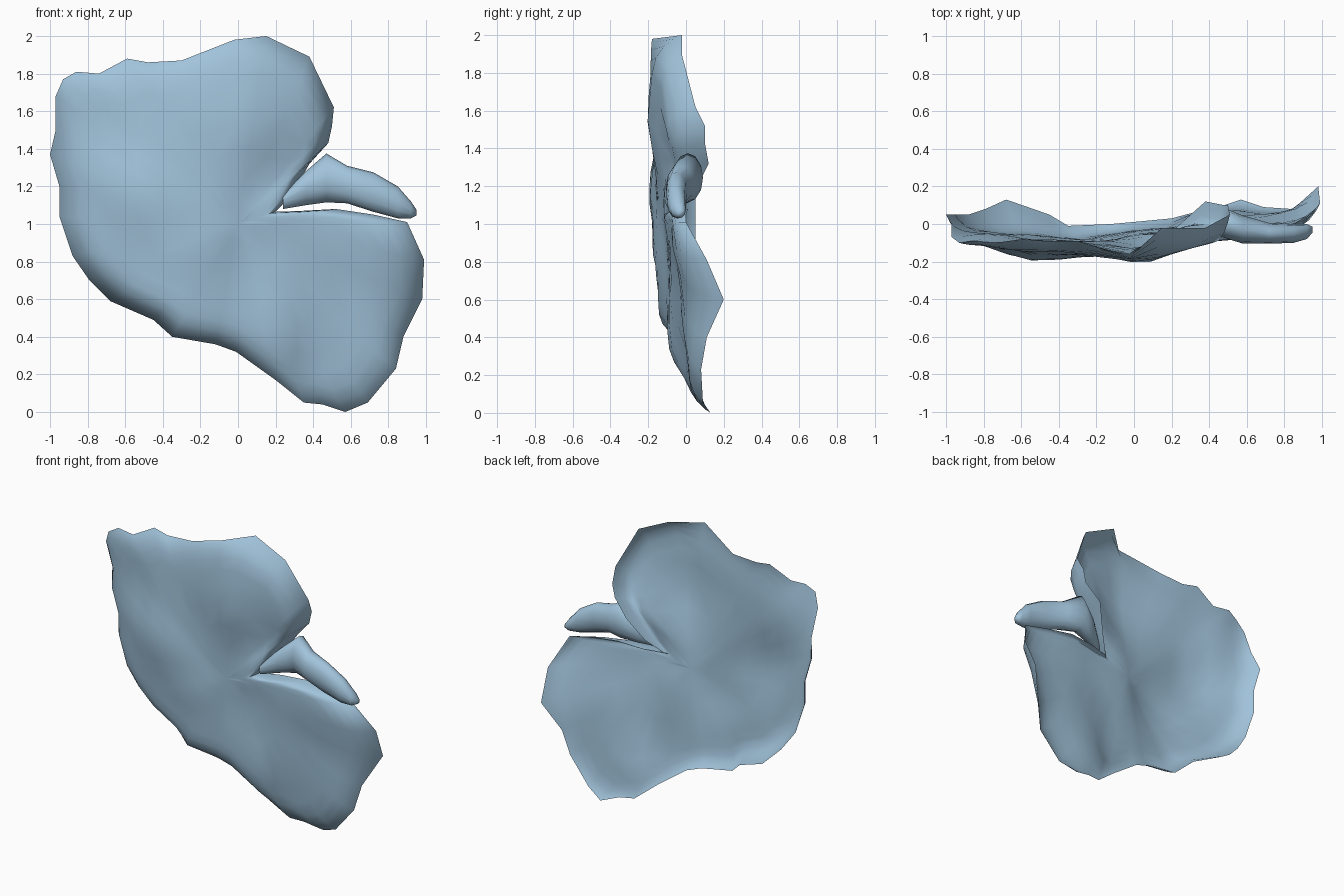
import bpy
import bmesh
import math
from mathutils import Vector

cube = bpy.data.objects.get("Cube")
if cube:
    bpy.data.objects.remove(cube, do_unlink=True)

# One pale blue material for everything
blue = bpy.data.materials.new("pale_blue")
blue.use_nodes = True
colour = (0.36, 0.55, 0.71, 1.0)
blue.diffuse_color = colour
blue.node_tree.nodes["Principled BSDF"].inputs["Base Color"].default_value = colour


def finish(bm, name):
    """Turn a bmesh into a smooth shaded object."""
    bmesh.ops.recalc_face_normals(bm, faces=bm.faces[:])
    mesh = bpy.data.meshes.new(name)
    bm.to_mesh(mesh)
    bm.free()
    obj = bpy.data.objects.new(name, mesh)
    bpy.context.collection.objects.link(obj)
    mesh.materials.append(blue)
    bpy.ops.object.select_all(action="DESELECT")
    obj.select_set(True)
    bpy.context.view_layer.objects.active = obj
    bpy.ops.object.shade_smooth_by_angle(angle=math.radians(70))
    return obj


def bridge(bm, ring_a, ring_b):
    """Join two closed rings of vertices with quads."""
    count = len(ring_a)
    for i in range(count):
        j = (i + 1) % count
        bm.faces.new((ring_a[i], ring_a[j], ring_b[j], ring_b[i]))


# Rim of the blade as x, z and depth, running around from the notch
upper_rim = [
    (.2, 1.065, -.04), (.29, 1.16, .04), (.38, 1.32, .12), (.48, 1.43, .1),
    (.5, 1.52, .1), (.51, 1.62, .05), (.38, 1.89, -.02), (.15, 2, -.02),
    (-.02, 1.98, -.18), (-.3, 1.87, -.09), (-.48, 1.86, -.09),
    (-.59, 1.88, -.08), (-.74, 1.8, -.1), (-.86, 1.81, -.09),
    (-.93, 1.77, -.1), (-.97, 1.68, -.07), (-.97, 1.5, .0), (-1, 1.37, .05),
]
lower_rim = [
    (-.95, 1.2, .05), (-.95, 1.04, .05), (-.88, .83, .05), (-.79, .7, .08),
    (-.68, .59, .13), (-.45, .49, .05), (-.35, .4, -.01), (-.12, .36, 0),
    (-.01, .32, .01), (.2, .17, .03), (.35, .05, .07), (.45, .04, .09),
    (.57, 0, .13), (.69, .05, .09), (.84, .23, .08), (.88, .4, .11),
    (.98, .6, .2), (.99, .81, .11), (.9, 1.01, .0), (.72, 1.05, .0),
    (.52, 1.08, .01), (.34, 1.07, 0),
]
rim = upper_rim + lower_rim

# Hollows and swellings of the front surface as x, z and depth
swells = [
    (.05, 1.55, -.21), (-.5, 1.15, -.2), (-.3, .9, -.18), (.1, 1.92, -.19),
    (.1, .45, -.1), (.5, .2, .01), (.6, .6, -.02), (.7, .93, -.08),
    (.2, 1.1, -.12), (-.85, 1.5, -.11), (-.85, 1, -.1), (.4, 1.6, -.12),
    (-.35, .55, -.15), (.2, .8, -.09), (-.5, 1.7, -.15), (-.2, 1.3, -.16),
    (-.6, .75, -.12), (.85, .6, .01), (.88, .88, -.05), (.38, 1.3, -.06),
]


def front_depth(x, z):
    """Distance weighted blend of the swells."""
    total = weight_sum = 0.0
    for sx, sz, depth in swells:
        weight = 1 / ((x - sx) ** 2 + (z - sz) ** 2 + 0.02) ** 2
        total += weight * depth
        weight_sum += weight
    return total / weight_sum


# Blade: front and back skins that meet along the curled rim
CENTRE_Z = 1.0
THICKNESS = 0.07
bm = bmesh.new()
rim_verts = [bm.verts.new((x, y, z)) for x, z, y in rim]
for offset in (0, THICKNESS):
    outer = rim_verts
    for f in (.98, .94, .88, .8, .7, .55, .4, .25, .12):
        inner = []
        for x, z, y in rim:
            px, pz = x * f, CENTRE_Z + (z - CENTRE_Z) * f
            curl = f ** 14
            depth = front_depth(px, pz) * (1 - curl) + y * curl
            inner.append(bm.verts.new((px, depth + offset * (1 - f ** 9), pz)))
        bridge(bm, outer, inner)
        outer = inner
    tip = bm.verts.new((0, front_depth(0, CENTRE_Z) + offset, CENTRE_Z))
    for i, vert in enumerate(outer):
        bm.faces.new((vert, outer[(i + 1) % len(outer)], tip))
finish(bm, "blade")

# Stem: oval sections as x, middle height, half height, depth, half depth
sections = [
    (.24, 1.12, .04, -.08, .03), (.36, 1.19, .09, -.02, .06),
    (.47, 1.245, .13, .01, .08), (.58, 1.21, .1, -.03, .075),
    (.72, 1.17, .105, -.05, .055), (.85, 1.115, .085, -.05, .05),
    (.92, 1.075, .045, -.04, .04), (.95, 1.06, .015, -.03, .015),
]
SIDES = 12
bm = bmesh.new()
rings = []
for x, z, half_z, y, half_y in sections:
    ring = []
    for i in range(SIDES):
        a = math.tau * i / SIDES
        point = Vector((x, y + half_y * math.cos(a), z + half_z * math.sin(a)))
        ring.append(bm.verts.new(point))
    rings.append(ring)
for ring_a, ring_b in zip(rings, rings[1:]):
    bridge(bm, ring_a, ring_b)
bm.faces.new(rings[0])
bm.faces.new(rings[-1])
finish(bm, "stem")
